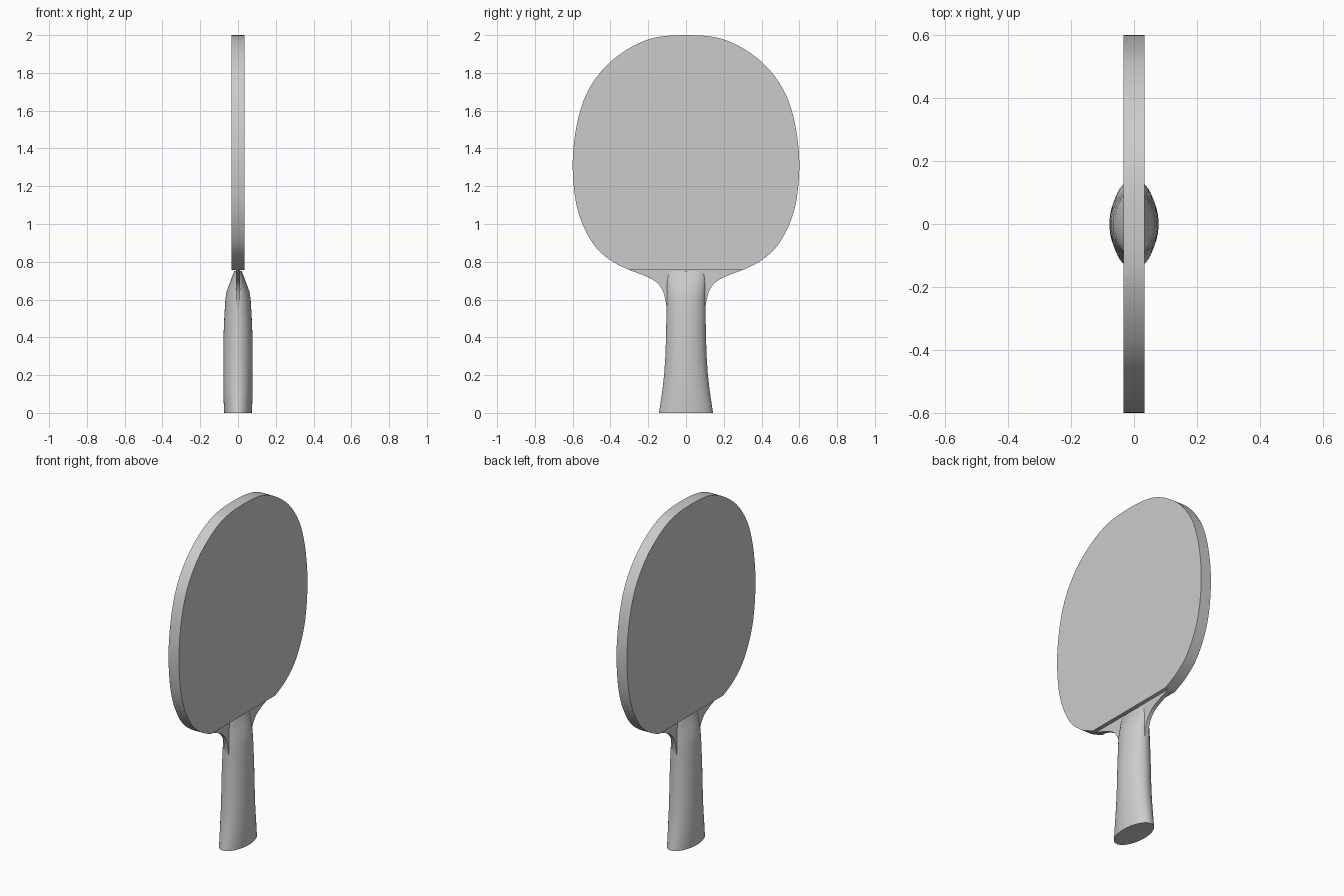
import bpy, bmesh, math

if "Cube" in bpy.data.objects:
    bpy.data.objects.remove(bpy.data.objects["Cube"])


def spline(pts, steps=6):
    # Catmull-Rom through 2D points
    p = [pts[0]] + pts + [pts[-1]]
    out = []
    for i in range(1, len(p) - 2):
        for s in range(steps):
            t = s / steps
            out.append(tuple(0.5 * (2 * b + (c - a) * t + (2 * a - 5 * b + 4 * c - d) * t * t
                                    + (3 * b - a - 3 * c + d) * t ** 3)
                             for a, b, c, d in zip(p[i - 1], p[i], p[i + 1], p[i + 2])))
    return out + [pts[-1]]


def finish(bm, name, angle):
    bmesh.ops.recalc_face_normals(bm, faces=bm.faces)
    me = bpy.data.meshes.new(name)
    bm.to_mesh(me)
    bm.free()
    ob = bpy.data.objects.new(name, me)
    bpy.context.collection.objects.link(ob)
    bpy.ops.object.select_all(action='DESELECT')
    ob.select_set(True)
    bpy.context.view_layer.objects.active = ob
    bpy.ops.object.shade_smooth_by_angle(angle=math.radians(angle))
    return ob


def plate(name, half, x0, x1):
    # mirror the half outline (bottom to top, ending on the axis) and extrude along x
    loop = half + [(-y, z) for y, z in reversed(half[:-1])]
    bm = bmesh.new()
    f = bm.faces.new([bm.verts.new((x0, y, z)) for y, z in loop])
    r = bmesh.ops.extrude_face_region(bm, geom=[f])
    for v in r['geom']:
        if isinstance(v, bmesh.types.BMVert):
            v.co.x = x1
    return finish(bm, name, 30)


# Blade outlines (half width, height)
head = spline([(0.302, 0.757), (0.395, 0.805), (0.48, 0.88), (0.548, 1.0), (0.585, 1.13),
               (0.6, 1.3), (0.589, 1.46), (0.557, 1.61), (0.505, 1.73), (0.42, 1.84),
               (0.31, 1.925), (0.2, 1.977), (0.1, 1.996), (0, 2.0)])
neck = spline([(0.1, 0.54), (0.108, 0.59), (0.123, 0.645), (0.155, 0.69), (0.21, 0.722),
               (0.302, 0.757)])

# Wooden core and the rubber sheet on each face
plate("wood_core", neck[:-1] + head, -0.011, 0.011)
plate("rubber_right", head, 0.011, 0.034)
plate("rubber_left", head, -0.034, -0.011)

# Flared oval handle: height, half depth x, half width y
rings = [(0, 0.073, 0.143), (0.06, 0.076, 0.134), (0.12, 0.078, 0.125), (0.2, 0.078, 0.116),
         (0.3, 0.078, 0.109), (0.4, 0.077, 0.106), (0.5, 0.073, 0.104), (0.6, 0.067, 0.103),
         (0.64, 0.061, 0.103), (0.69, 0.043, 0.103), (0.75, 0.02, 0.103)]
N = 48
bm = bmesh.new()
loops = [[bm.verts.new((a * math.cos(2 * math.pi * i / N), b * math.sin(2 * math.pi * i / N), z))
          for i in range(N)] for z, a, b in rings]
for lo, hi in zip(loops, loops[1:]):
    for i in range(N):
        j = (i + 1) % N
        bm.faces.new((lo[i], lo[j], hi[j], hi[i]))
bm.faces.new(loops[0][::-1])
bm.faces.new(loops[-1])
finish(bm, "handle", 40)
